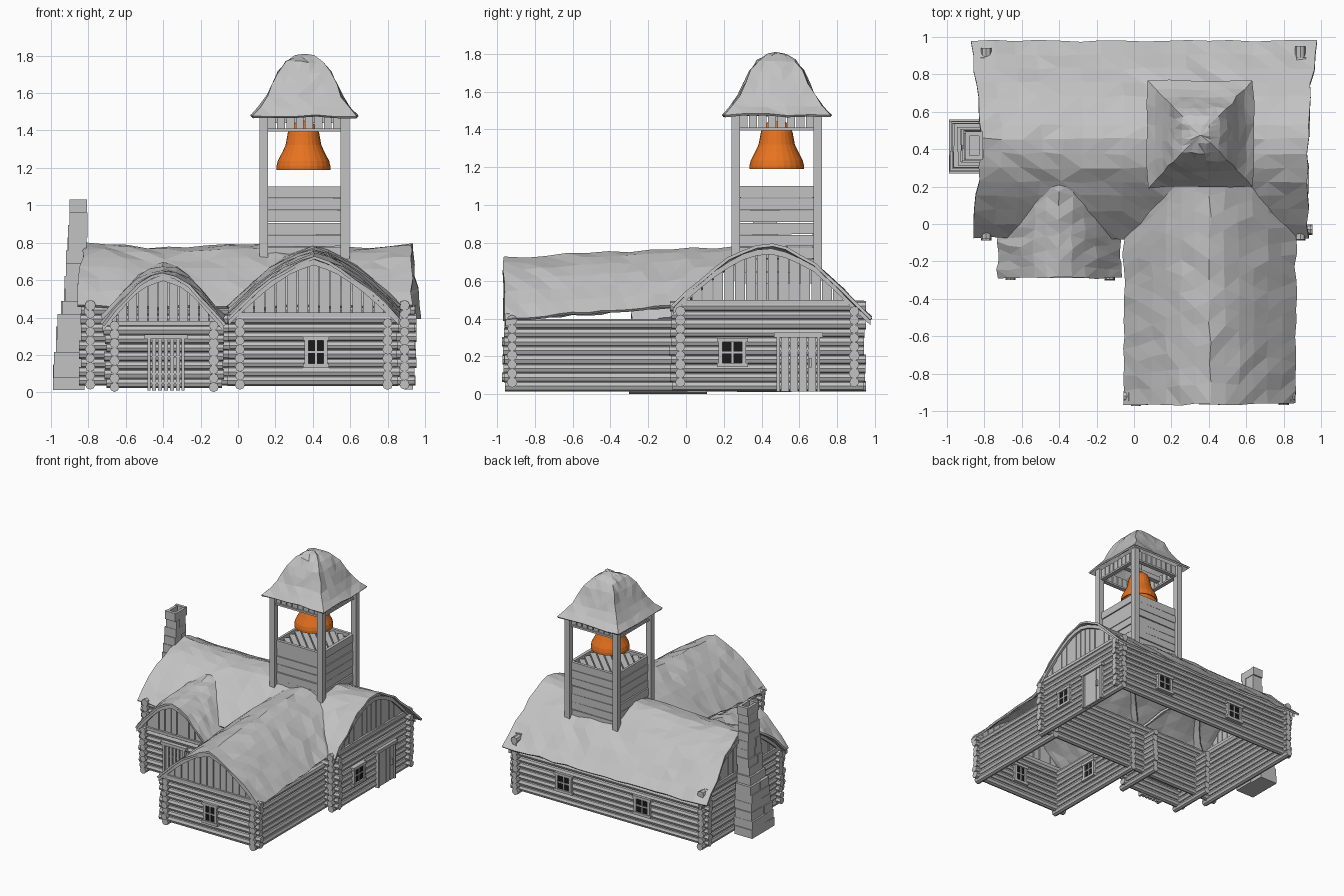
import bpy, bmesh, math, random
from mathutils import Vector

random.seed(4)
if "Cube" in bpy.data.objects:
    bpy.data.objects.remove(bpy.data.objects["Cube"])


def material(name, rgb):
    m = bpy.data.materials.new(name)
    m.use_nodes = True
    m.diffuse_color = (*rgb, 1)
    m.node_tree.nodes["Principled BSDF"].inputs["Base Color"].default_value = (*rgb, 1)
    return m


GREY = material("weathered grey", (0.54, 0.54, 0.54))
ORANGE = material("bell orange", (0.85, 0.18, 0.015))
BLACK = material("window black", (0.01, 0.01, 0.01))


def finish(name, bm, mat=GREY, thickness=0):
    bmesh.ops.recalc_face_normals(bm, faces=bm.faces)
    me = bpy.data.meshes.new(name)
    bm.to_mesh(me)
    bm.free()
    me.materials.append(mat)
    ob = bpy.data.objects.new(name, me)
    bpy.context.collection.objects.link(ob)
    if thickness:
        mod = ob.modifiers.new("thickness", 'SOLIDIFY')
        mod.thickness, mod.offset = thickness, 0
    return ob


def interp(pts, t):
    if t <= pts[0][0]:
        return pts[0][1]
    for (a, u), (b, v) in zip(pts, pts[1:]):
        if t <= b:
            return u + (v - u) * (t - a) / (b - a)
    return pts[-1][1]


def wall_face(axis, pos, sign):
    """Maps along-wall, height, outward depth to space."""
    if axis == 'y':
        return lambda s, z, d: Vector((s, pos + sign * d, z))
    return lambda s, z, d: Vector((pos + sign * d, s, z))


def prism(bm, outline, place, d0, d1):
    lo = [bm.verts.new(place(s, z, d0)) for s, z in outline]
    hi = [bm.verts.new(place(s, z, d1)) for s, z in outline]
    bm.faces.new(lo)
    bm.faces.new(hi[::-1])
    n = len(lo)
    for i in range(n):
        bm.faces.new((lo[i], hi[i], hi[(i + 1) % n], lo[(i + 1) % n]))


def rect(bm, place, s0, s1, z0, z1, d0, d1):
    prism(bm, [(s0, z0), (s1, z0), (s1, z1), (s0, z1)], place, d0, d1)


def box(bm, x0, x1, y0, y1, z0, z1):
    rect(bm, wall_face('y', 0, 1), x0, x1, z0, z1, y0, y1)


def sheet(name, rows, jitter=0.008, thickness=0.016, mat=GREY):
    bm = bmesh.new()
    grid = [[bm.verts.new(p) for p in row] for row in rows]
    for r0, r1 in zip(grid, grid[1:]):
        for i in range(len(r0) - 1):
            bm.faces.new((r0[i], r0[i + 1], r1[i + 1], r1[i]))
    bmesh.ops.remove_doubles(bm, verts=bm.verts, dist=0.0005)
    for v in bm.verts:
        v.co += Vector([random.uniform(-jitter, jitter) for _ in range(3)])
    if jitter:
        bmesh.ops.triangulate(bm, faces=bm.faces)
    return finish(name, bm, mat, thickness)


# Log walls
def log_wall(name, axis, pos, s0, s1, z0, rows):
    bm, place = bmesh.new(), wall_face(axis, pos, 1)
    for k in range(rows):
        a = place(s0 + random.uniform(-.008, .008), z0 + k * .047, 0)
        b = place(s1 + random.uniform(-.008, .008), z0 + k * .047, 0)
        rot = (b - a).to_track_quat('Z', 'Y').to_matrix().to_4x4()
        rot.translation = (a + b) / 2
        r = random.uniform(.025, .029)
        bmesh.ops.create_cone(bm, cap_ends=True, segments=8, radius1=r,
                              radius2=r, depth=(b - a).length, matrix=rot)
    finish(name, bm)


LOW, HIGH = .042, .063
log_wall("hall_front_wall", 'y', -.03, -.845, .95, HIGH, 9)
log_wall("hall_back_wall", 'y', .89, -.845, .95, HIGH, 9)
log_wall("hall_right_wall", 'x', .89, -.08, .945, LOW, 10)
log_wall("hall_left_wall", 'x', -.79, -.08, .945, LOW, 10)
log_wall("wing_front_wall", 'y', -.92, -.05, .855, HIGH, 8)
log_wall("wing_right_wall", 'x', .80, -.965, 0, LOW, 8)
log_wall("wing_left_wall", 'x', .01, -.965, 0, LOW, 8)
log_wall("porch_front_wall", 'y', -.24, -.71, -.08, .05, 7)
log_wall("porch_right_wall", 'x', -.13, -.295, .11, .028, 8)
log_wall("porch_left_wall", 'x', -.66, -.295, .11, .028, 8)

# Roof profiles: across, height
HALL = [(-.07, .455), (0, .53), (.1, .615), (.2, .69), (.32, .755), (.43, .78),
        (.55, .75), (.68, .68), (.8, .57), (.9, .47), (.975, .40)]
WING = [(-.05, .395), (.06, .50), (.17, .595), (.29, .675), (.405, .715),
        (.52, .675), (.64, .595), (.75, .50), (.86, .395)]
PORCH = [(-.725, .36), (-.65, .445), (-.56, .55), (-.48, .605), (-.40, .63),
         (-.32, .605), (-.24, .55), (-.15, .445), (-.075, .36)]


def samples(profile, n):
    a, b = profile[0][0], profile[-1][0]
    return [a + (b - a) * i / n for i in range(n + 1)]


# Hall roof with flared verges
rows = []
for y in samples(HALL, 14):
    flare = abs(y - .43) / .54
    x0, x1 = -.81 - .06 * flare, .93 + .055 * max(0, (y - .43) / .54) ** 2
    rows.append([Vector((x0 + (x1 - x0) * i / 16, y, interp(HALL, y)
                         + .012 * math.cos(i * .75) * (1 - flare))) for i in range(17)])
sheet("hall_roof", rows)


# Cross roofs run back until they meet the hall roof
def cross_roof(name, profile, front, rise, n, m):
    slope = [(z, y) for y, z in HALL[:6]]
    out = []
    for x in samples(profile, n):
        z = interp(profile, x)
        back = interp(slope, z + rise) + .05
        out.append([Vector((x, front + (back - front) * j / m, z + rise * j / m))
                    for j in range(m + 1)])
    sheet(name, out)


cross_roof("wing_roof", WING, -.965, .07, 12, 13)
cross_roof("porch_roof", PORCH, -.285, .06, 10, 7)


# Plank gables with rake boards
def gable(name, profile, base, place, s0, s1, count):
    bm = bmesh.new()
    top = lambda s: max(base + .004, interp(profile, s) - .012)
    w = (s1 - s0) / count
    for i in range(count):
        a, b, d = s0 + i * w + .003, s0 + (i + 1) * w - .003, random.uniform(0, .008)
        mid = (a + b) / 2
        prism(bm, [(a, base), (b, base), (b, top(b)), (mid, top(mid)), (a, top(a))],
              place, d - .01, d + .012)
    rect(bm, place, s0, s1, base - .012, base + .012, -.02, .03)
    edge = samples(profile, 14)
    for a, b in zip(edge, edge[1:]):
        za, zb = interp(profile, a), interp(profile, b)
        prism(bm, [(a, za - .035), (b, zb - .035), (b, zb - .004), (a, za - .004)],
              place, .012, .034)
    finish(name, bm)


gable("hall_right_gable", HALL, .485, wall_face('x', .89, 1), -.03, .89, 16)
gable("hall_left_gable", HALL, .485, wall_face('x', -.79, -1), -.03, .89, 16)
gable("wing_gable", WING, .415, wall_face('y', -.92, -1), -.03, .84, 15)
gable("porch_gable", PORCH, .37, wall_face('y', -.24, -1), -.70, -.10, 11)


# Windows, framed on both sides of the wall
def window(name, axis, pos, s, w, h, z=.22):
    frame, glass = bmesh.new(), bmesh.new()
    for sign in (-1, 1):
        place = wall_face(axis, pos, sign)
        rect(glass, place, s - w, s + w, z - h, z + h, .026, .032)
        for e in (-1, 1):
            rect(frame, place, s + e * w - .011, s + e * w + .011, z - h, z + h, 0, .042)
            rect(frame, place, s - w - .02, s + w + .02, z + e * h - .011, z + e * h + .011, 0, .046)
        rect(frame, place, s - .005, s + .005, z - h, z + h, .02, .038)
        rect(frame, place, s - w, s + w, z - .005, z + .005, .02, .038)
    finish(name + "_frame", frame)
    finish(name + "_glass", glass, BLACK)


window("wing_front_window", 'y', -.92, .417, .05, .073, .215)
window("wing_left_window", 'x', .01, -.5, .055, .068)
window("hall_right_window", 'x', .89, .245, .062, .066)
for name, s in (("hall_back_window_left", .46), ("hall_back_window_right", -.25)):
    window(name, 'y', .89, s, .062, .066)


# Doors
def door(name, place, s0, s1, z0, z1, count, gap):
    bm = bmesh.new()
    w = (s1 - s0 - .04) / count
    for i in range(count):
        a = s0 + .02 + i * w
        rect(bm, place, a + gap, a + w - gap, z0, z1 - .02, .01, .034)
    for a in (s0, s1 - .018):
        rect(bm, place, a, a + .018, z0, z1, 0, .045)
    rect(bm, place, s0 - .015, s1 + .015, z1 - .02, z1 + .005, 0, .05)
    rect(bm, place, s1 - .06, s1 - .045, .14, .19, .03, .05)
    finish(name, bm)


door("hall_door", wall_face('x', .89, 1), .48, .71, .015, .32, 4, .002)
door("porch_door", wall_face('y', -.24, -1), -.485, -.285, .01, .305, 5, .006)

# Bell tower
CX, CY = .355, .48
posts, siding, frieze, floor = (bmesh.new() for _ in range(4))
for ex in (-1, 1):
    for ey in (-1, 1):
        x, y = CX + ex * .217, CY + ey * .217
        box(posts, x - .023, x + .023, y - .023, y + .023, .6, 1.49)
for axis, mid, other in (('x', CY, CX), ('y', CX, CY)):
    for sign in (-1, 1):
        place = wall_face(axis, other, sign)
        for k in range(8):
            z = .585 + k * .065
            prism(siding, [(mid - .2, z), (mid + .2, z + random.uniform(-.004, .004)),
                           (mid + .2, z + .061), (mid - .2, z + .061)], place,
                  .19, .212 + random.uniform(-.004, .004))
        rect(frieze, place, mid - .2, mid + .2, 1.395, 1.41, .19, .225)
        for k in range(8):
            s = mid - .2 + k * .05
            rect(frieze, place, s + .004, s + .046, 1.405, 1.49, .2, .215)
side = Vector((1, 1, 0)).normalized()
run = Vector((1, -1, 0)).normalized()
for k in range(-5, 6):
    half = .195 * math.sqrt(2) - abs(k) * .05 - .02
    if half > 0:
        c = Vector((CX, CY, 0)) + side * k * .05
        rect(floor, lambda s, z, d: c + run * s + side * d + Vector((0, 0, z)),
             -half, half, 1.06, 1.085, -.021, .021)
box(frieze, CX - .2, CX + .2, CY - .02, CY + .02, 1.44, 1.48)
finish("tower_posts", posts)
finish("tower_siding", siding)
finish("tower_frieze", frieze)
finish("tower_floor", floor)

# Tower roof: square rings rising to a rounded peak
rings = [(.28, 1.475), (.235, 1.52), (.195, 1.58), (.165, 1.645), (.135, 1.705),
         (.095, 1.76), (.05, 1.79), (0, 1.80)]
corners = [(-1, -1), (1, -1), (1, 1), (-1, 1), (-1, -1)]
rows = []
for r, z in rings:
    row = []
    for (ax, ay), (bx, by) in zip(corners, corners[1:]):
        row += [Vector((CX + r * (ax + (bx - ax) * t / 5), CY + r * (ay + (by - ay) * t / 5), z))
                for t in range(5)]
    rows.append(row + [row[0].copy()])
sheet("tower_roof", rows, .007, .014)

# Bell
bell = [(.14, 1.19), (.14, 1.21), (.134, 1.235), (.108, 1.285), (.092, 1.32),
        (.08, 1.385), (.066, 1.42), (.035, 1.445), (0, 1.45)]
sheet("bell", [[Vector((CX - .005 + r * math.cos(i * math.pi / 12), CY + r * math.sin(i * math.pi / 12), z))
                for i in range(25)] for r, z in bell], 0, .008, ORANGE)

# Stone chimney in uneven courses, hollow at the top
bm = bmesh.new()
west = [(0, -.99), (.35, -.965), (.48, -.925), (1.03, -.897)]
reach = [(0, .145), (.35, .115), (.5, .09), (1.03, .06)]
wob = lambda: random.uniform(-.006, .006)
z = .012
for k in range(15):
    top = z + .0679
    x0, x1, h = interp(west, z), interp(((0, -.825), (1, -.807)), z), interp(reach, z)
    split = .418 + h * random.uniform(-.4, .4)
    if k < 14:
        box(bm, x0 + wob(), x1 + wob(), .418 - h + wob(), split, z, top)
        box(bm, x0 + wob(), x1 + wob(), split, .418 + h + wob(), z, top)
    else:
        for e in (-1, 1):
            box(bm, x0, x1, .418 + e * h - .012, .418 + e * h + .012, z, top)
        for x in (x0, x1 - .022):
            box(bm, x, x + .022, .418 - h, .418 + h, z, top - .004)
    z = top
finish("chimney", bm)
